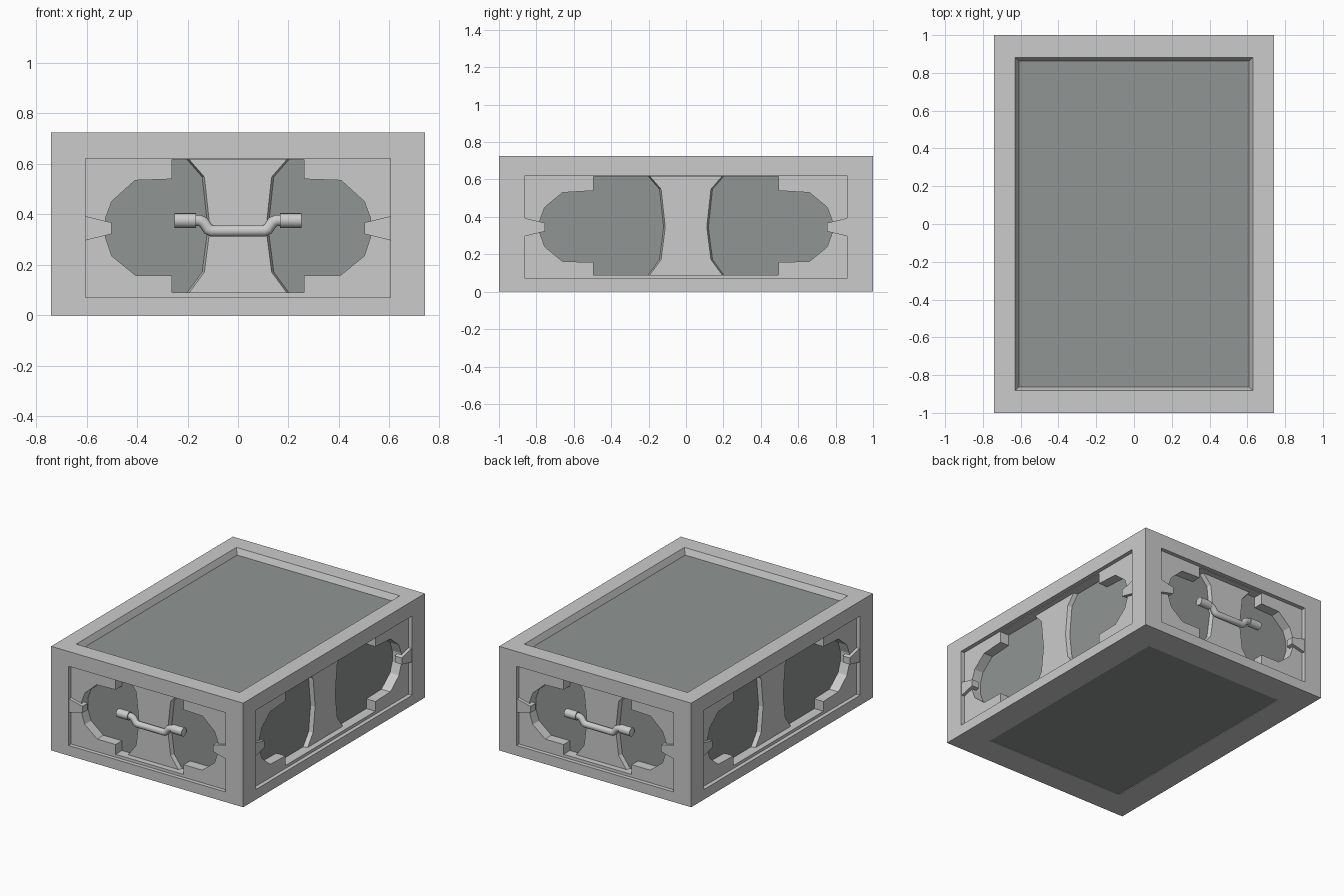
import bpy, bmesh, math
from mathutils import Matrix, Vector

if "Cube" in bpy.data.objects:
    bpy.data.objects.remove(bpy.data.objects["Cube"])

def material(name, rgb):
    m = bpy.data.materials.new(name)
    m.diffuse_color = (*rgb, 1)
    m.use_nodes = True
    m.node_tree.nodes["Principled BSDF"].inputs["Base Color"].default_value = m.diffuse_color
    return m

SHELL = material("shell_grey", (0.60, 0.63, 0.61))
DARK = material("dark_panel", (0.28, 0.30, 0.29))
METAL = material("handle_metal", (0.66, 0.66, 0.66))

def make(name, bm, mat=None):
    bmesh.ops.recalc_face_normals(bm, faces=bm.faces)
    me = bpy.data.meshes.new(name)
    bm.to_mesh(me)
    bm.free()
    ob = bpy.data.objects.new(name, me)
    bpy.context.collection.objects.link(ob)
    if mat:
        me.materials.append(mat)
    return ob

def loft(name, ring_a, ring_b, mat=None, turn=0):
    """Closed solid between two matching rings, turned by quarter turns."""
    bm = bmesh.new()
    a = [bm.verts.new(p) for p in ring_a]
    b = [bm.verts.new(p) for p in ring_b]
    n = len(a)
    bm.faces.new(a[::-1])
    bm.faces.new(b)
    for i in range(n):
        j = (i + 1) % n
        bm.faces.new((a[i], a[j], b[j], b[i]))
    bm.transform(Matrix.Rotation(turn * math.pi / 2, 4, 'Z'))
    return make(name, bm, mat)

def wall(name, pts, half, deep, out, mat=None, turn=0, pts_out=None):
    """Prism on a side wall; deep and out are distances in from the face."""
    return loft(name, [(u, deep - half, v) for u, v in pts],
                [(u, out - half, v) for u, v in (pts_out or pts)], mat, turn)

def rect(x, y, z):
    return [(-x, -y, z), (x, -y, z), (x, y, z), (-x, y, z)]

def mirrored(right):
    return right + [(-u, v) for u, v in reversed(right)]

# crate body
body = loft("crate_body", rect(0.74, 1, 0), rect(0.74, 1, 0.725), SHELL)
cutters = [
    loft("top_cutter", rect(0.61, 0.862, 0.682), rect(0.6386, 0.890, 0.745)),
    loft("bottom_cutter", rect(0.545, 0.80, -0.05), rect(0.545, 0.80, 0.007)),
]

# recessed top and bottom panels
loft("top_panel", rect(0.61, 0.862, 0.68), rect(0.61, 0.862, 0.684), DARK)
loft("bottom_panel", rect(0.545, 0.80, 0.004), rect(0.545, 0.80, 0.01), DARK)

# half size of face, opening half width, rounded cutout, tab tip
ENDS = dict(half=1.0, w=0.605, tip=0.502,
            cut=[(0.262, 0.09), (0.262, 0.158), (0.405, 0.158), (0.50, 0.235),
                 (0.525, 0.31), (0.525, 0.385), (0.50, 0.452), (0.408, 0.535),
                 (0.262, 0.54), (0.262, 0.617)])
SIDES = dict(half=0.74, w=0.86, tip=0.755,
             cut=[(0.495, 0.09), (0.495, 0.158), (0.66, 0.162), (0.755, 0.24),
                  (0.78, 0.31), (0.78, 0.385), (0.755, 0.452), (0.66, 0.53),
                  (0.495, 0.54), (0.495, 0.617)])
WAIST = [(0.202, 0.09), (0.142, 0.172), (0.12, 0.345), (0.142, 0.548), (0.202, 0.617)]

for turn in range(4):
    s = SIDES if turn % 2 else ENDS
    h, w, tip = s["half"], s["w"], s["tip"]
    cut = mirrored(s["cut"])
    # opening and rounded cutouts
    cutters.append(wall("opening_cutter", mirrored([(w, 0.07), (w, 0.622)]),
                        h, 0.028, -0.05, turn=turn))
    cutters.append(wall("cutout_cutter", cut, h, 0.1, -0.02, turn=turn))
    wall("wall_panel", cut, h, 0.102, 0.097, DARK, turn)
    # narrow-waisted centre plate
    wall("centre_plate", mirrored(WAIST), h, 0.098, 0.068, SHELL, turn,
         mirrored([(u - 0.009, v) for u, v in WAIST]))
    # tapered side tabs
    for sx in (-1, 1):
        tab = [(sx * w, 0.297), (sx * tip, 0.322), (sx * tip, 0.368), (sx * w, 0.393)]
        wall("side_tab", tab, h, 0.06, 0.006, SHELL, turn)

for c in cutters:
    c.hide_render = True
    c.hide_set(True)
    m = body.modifiers.new(c.name, 'BOOLEAN')
    m.operation = 'DIFFERENCE'
    m.solver = 'EXACT'
    m.object = c

def tube(name, path, r, turn, n=16):
    """Round bar along a path in the xz plane, with mitred bends."""
    bm = bmesh.new()
    p = [Vector((x, -0.955, z)) for x, z in path]
    rings = []
    for i, c in enumerate(p):
        d0 = (c - p[max(i - 1, 0)]).normalized()
        d1 = (p[min(i + 1, len(p) - 1)] - c).normalized()
        t = (d0 + d1).normalized()
        side = Vector((-t.z, 0, t.x))
        k = r / max(0.5, t.dot(d1 if d1.length else d0))
        rings.append([bm.verts.new(c + side * k * math.cos(a) + Vector((0, r * math.sin(a), 0)))
                      for a in (2 * math.pi * j / n for j in range(n))])
    for a, b in zip(rings, rings[1:]):
        for j in range(n):
            bm.faces.new((a[j], a[(j + 1) % n], b[(j + 1) % n], b[j]))
    bm.faces.new(rings[0])
    bm.faces.new(rings[-1])
    bm.transform(Matrix.Rotation(turn * math.pi / 2, 4, 'Z'))
    ob = make(name, bm, METAL)
    bpy.ops.object.select_all(action='DESELECT')
    ob.select_set(True)
    bpy.context.view_layer.objects.active = ob
    bpy.ops.object.shade_smooth_by_angle(angle=math.radians(35))

# dropped handles on both ends
for turn in (0, 2):
    tube("handle_bar", [(-0.17, 0.376), (-0.152, 0.376), (-0.137, 0.369), (-0.119, 0.342),
                        (-0.105, 0.335), (0.105, 0.335), (0.119, 0.342), (0.137, 0.369),
                        (0.152, 0.376), (0.17, 0.376)], 0.022, turn)
    for sx in (-1, 1):
        tube("handle_mount", [(sx * 0.166, 0.376), (sx * 0.252, 0.376)], 0.029, turn)
